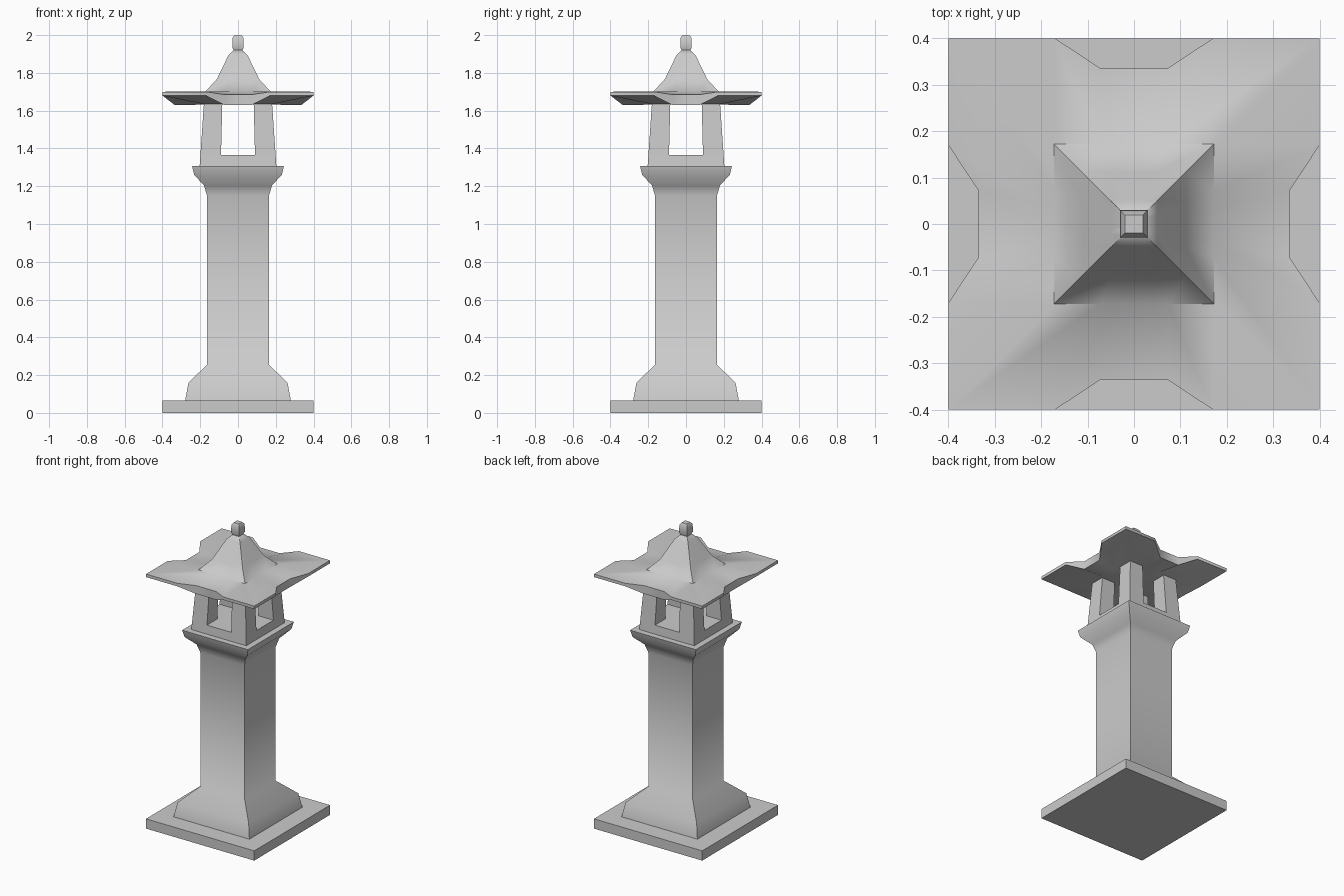
import bpy
import math

if "Cube" in bpy.data.objects:
    bpy.data.objects.remove(bpy.data.objects["Cube"])


def make(name, verts, faces, smooth=None):
    mesh = bpy.data.meshes.new(name)
    mesh.from_pydata(verts, [], faces)
    obj = bpy.data.objects.new(name, mesh)
    bpy.context.collection.objects.link(obj)
    if smooth:
        bpy.ops.object.select_all(action='DESELECT')
        obj.select_set(True)
        bpy.context.view_layer.objects.active = obj
        bpy.ops.object.shade_smooth_by_angle(angle=math.radians(smooth))
    return obj


def loft(name, rings, smooth=None, closed=False):
    """Skin equal-length counter-clockwise rings, with end caps."""
    n = len(rings[0])
    verts = [p for ring in rings for p in ring]
    faces = [(r * n + i, r * n + (i + 1) % n, (r + 1) * n + (i + 1) % n, (r + 1) * n + i)
             for r in range(len(rings) - 1) for i in range(n)]
    faces += [tuple(range(n))[::-1], tuple(range(len(verts) - n, len(verts)))]
    return make(name, verts, faces, smooth)


def rect(x0, x1, y0, y1, z):
    return [(x0, y0, z), (x1, y0, z), (x1, y1, z), (x0, y1, z)]


def square_stack(name, profile, smooth=None):
    return loft(name, [rect(-h, h, -h, h, z) for h, z in profile], smooth)


# Ground slab and pillar with flared foot and capital
square_stack("base_slab", [(0.40, 0), (0.40, 0.065)])
square_stack("pillar", [(0.28, 0.065), (0.262, 0.16), (0.164, 0.255), (0.164, 1.15),
                        (0.18, 1.205), (0.232, 1.26), (0.243, 1.307)], 50)

# Lantern chamber: tapered floor block and four corner posts
square_stack("lantern_floor", [(0.203, 1.307), (0.199, 1.365)])
for sx, tx in ((-1, "left"), (1, "right")):
    for sy, ty in ((-1, "front"), (1, "back")):
        rings = []
        for inner, outer, z in ((0.09, 0.199, 1.365), (0.083, 0.18, 1.645)):
            xs = sorted((sx * inner, sx * outer))
            ys = sorted((sy * inner, sy * outer))
            rings.append(rect(*xs, *ys, z))
        loft(f"lantern_post_{ty}_{tx}", rings)


# Roof: notched eaves that thicken at the middle of each side
def roof_ring(corner_z, mid_z):
    side = [(-0.40, 0.40, corner_z), (-0.17, 0.40, corner_z), (-0.072, 0.335, mid_z),
            (0.072, 0.335, mid_z), (0.17, 0.40, corner_z)]
    ring = []
    for k in range(4):
        c, s = round(math.cos(k * math.pi / 2)), round(math.sin(k * math.pi / 2))
        ring += [(c * x + s * d, s * x - c * d, z) for x, d, z in side]
    return ring


def inner_ring(half, z):
    ring = []
    for x, y, _ in roof_ring(0, 0):
        f = half / max(abs(x), abs(y))
        ring.append((x * f, y * f, z))
    return ring


loft("roof", [inner_ring(0.17, 1.632), roof_ring(1.68, 1.63), roof_ring(1.70, 1.685),
              inner_ring(0.172, 1.702), inner_ring(0.112, 1.767),
              inner_ring(0.05, 1.895), inner_ring(0.025, 1.92)], 45)

# Finial
square_stack("finial", [(0.022, 1.915), (0.03, 1.935), (0.029, 1.985), (0.019, 2.0)], 50)
